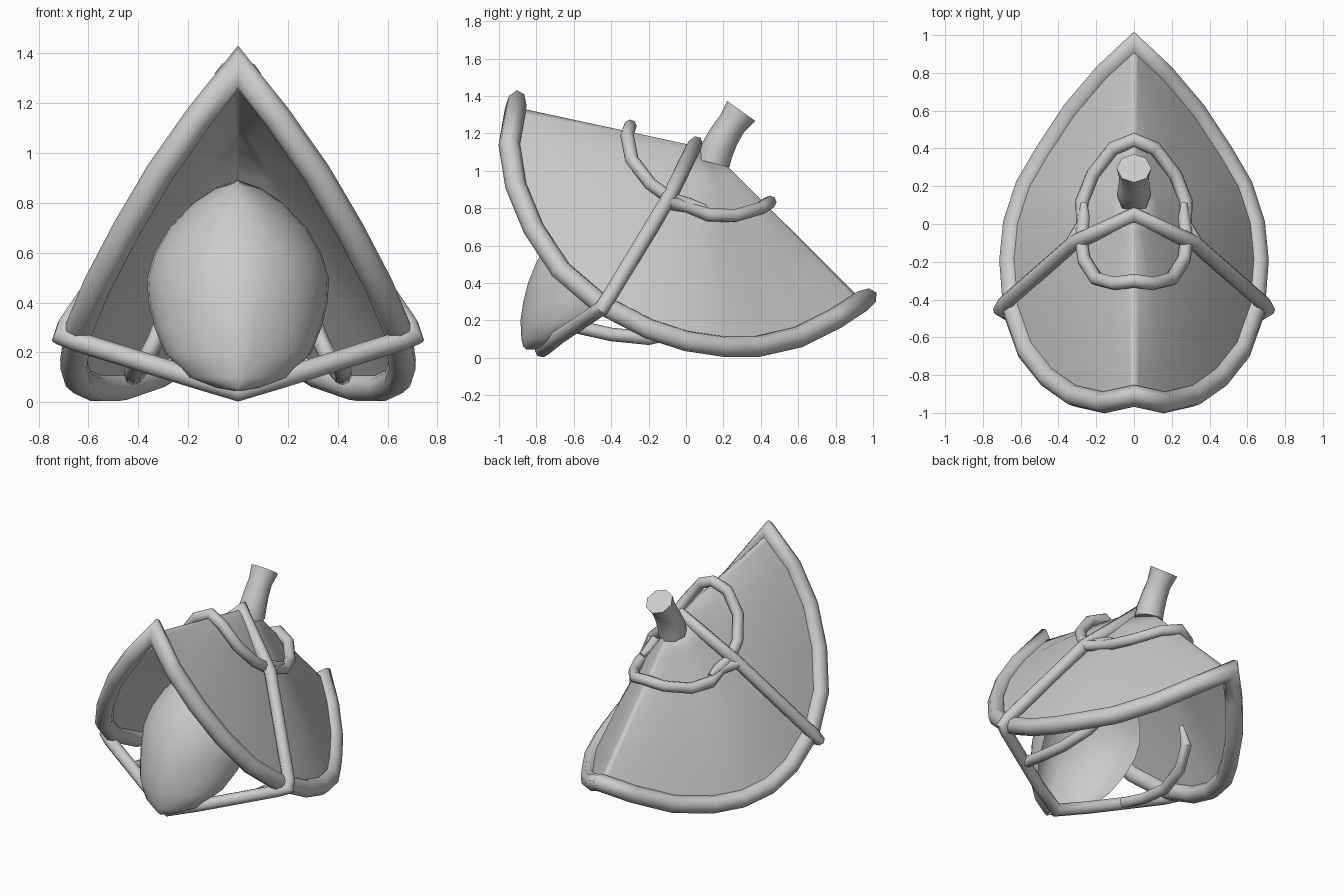
import bpy, bmesh, math
from mathutils import Vector

cube = bpy.data.objects.get("Cube")
if cube:
    bpy.data.objects.remove(cube)

grey = bpy.data.materials.new("light grey")
grey.use_nodes = True
grey.diffuse_color = (0.6, 0.6, 0.6, 1)
grey.node_tree.nodes["Principled BSDF"].inputs["Base Color"].default_value = (0.6, 0.6, 0.6, 1)


def finish(name, bm, mirror=False, angle=50):
    bmesh.ops.remove_doubles(bm, verts=bm.verts, dist=0.0005)
    bmesh.ops.recalc_face_normals(bm, faces=bm.faces)
    mesh = bpy.data.meshes.new(name)
    bm.to_mesh(mesh)
    bm.free()
    mesh.materials.append(grey)
    obj = bpy.data.objects.new(name, mesh)
    bpy.context.collection.objects.link(obj)
    bpy.ops.object.select_all(action="DESELECT")
    obj.select_set(True)
    bpy.context.view_layer.objects.active = obj
    bpy.ops.object.shade_smooth_by_angle(angle=math.radians(angle))
    if mirror:
        mod = obj.modifiers.new("mirror", "MIRROR")
        mod.merge_threshold = 0.001


def tube(name, path, radii, sides=8, mirror=True):
    """Mitred tube; mirrored tubes meet flush on the centre plane."""
    pts = [Vector(p) for p in path]
    if not isinstance(radii, list):
        radii = [radii] * len(pts)
    dirs = [(b - a).normalized() for a, b in zip(pts, pts[1:])]
    side = dirs[0].orthogonal().normalized()
    bm, rings = bmesh.new(), []
    for i, p in enumerate(pts):
        a, b = dirs[max(i - 1, 0)], dirs[min(i, len(dirs) - 1)]
        seam = mirror and abs(p.x) < 1e-6
        plane = Vector((1, 0, 0)) if seam else (a + b).normalized()
        other = a.cross(side)
        ring = []
        for k in range(sides):
            t = math.tau * k / sides
            o = (side * math.cos(t) + other * math.sin(t)) * radii[i]
            ring.append(bm.verts.new(p + o - a * (o.dot(plane) / a.dot(plane))))
        if i in (0, len(pts) - 1) and not seam:
            bm.faces.new(ring)
        rings.append(ring)
        side = a.rotation_difference(b) @ side
    for r, q in zip(rings, rings[1:]):
        for k in range(sides):
            n = (k + 1) % sides
            bm.faces.new((r[k], r[n], q[n], q[k]))
    finish(name, bm, mirror)


def sheet(name, rows, mirror=False):
    bm = bmesh.new()
    grid = [[bm.verts.new(p) for p in row] for row in rows]
    for r, q in zip(grid, grid[1:]):
        for k in range(len(r) - 1):
            bm.faces.new((r[k], r[k + 1], q[k + 1], q[k]))
    finish(name, bm, mirror)


# Rolled rim of the folded hat
rim = [(0, -.91, 1.34), (.16, -.945, 1.14), (.315, -.91, .92), (.45, -.815, .69),
       (.565, -.67, .47), (.64, -.46, .29), (.66, -.2, .155), (.64, 0, .09),
       (.575, .2, .06), (.47, .38, .06), (.325, .6, .11), (.155, .8, .21), (0, .945, .305)]
tube("hat_rim", rim, .057)


# Hat shells: gently bulged surfaces from an apex to the rim
def hat(name, apex, front_bulge, back_bulge):
    last = len(rim) - 1
    rows = []
    for u in [0, .15] + list(range(1, last)) + [last - .15, last]:
        i = min(int(u), last - 1)
        edge = Vector(rim[i]).lerp(Vector(rim[i + 1]), u - i)
        swell = math.sqrt(max(0, math.sin(math.pi * u / last)))
        swell *= front_bulge + (back_bulge - front_bulge) * u / last
        row = [apex.lerp(edge, s / 6)
               + Vector((.8, 0, .6)) * swell * math.sin(math.pi * s / 6) for s in range(7)]
        if u in (0, last):
            for p in row:
                p.x = 0
        rows.append(row)
    sheet(name, rows, mirror=True)


hat("hat_shell", Vector((0, .13, 1.115)), .06, .03)
hat("hat_lining", Vector((0, .1, 1.05)), .045, .012)

# Stalk on the apex
tube("hat_stalk", [(0, .145, 1.04), (0, .16, 1.1), (0, .2, 1.18), (0, .245, 1.25),
                   (0, .295, 1.32)], [.09, .09, .083, .078, .092], mirror=False)

# Chin strap running over the hat and under the mask
tube("chin_strap", [(0, .045, 1.13), (.32, -.1, .84), (.685, -.42, .31), (.7, -.45, .265),
                    (.65, -.48, .245), (.2, -.69, .105), (0, -.765, .045)], .041)

# Looped cord around the crown
tube("crown_cord_front", [(0, -.3, 1.235), (.1, -.315, 1.19), (.2, -.29, 1.06),
                          (.265, -.19, .93), (.28, -.08, .85), (.265, .02, .82),
                          (.265, .11, .8)], [.036] * 6 + [.018])
tube("crown_cord_back", [(0, .445, .83), (.11, .4, .8), (.22, .26, .76),
                         (.275, .12, .765), (.27, 0, .81), (.33, -.1, .83)], .036)

# Curved side ties from the chin strap up under the hat
tube("side_tie", [(.4, -.58, .165), (.42, -.4, .125), (.42, -.2, .105), (.38, 0, .15),
                  (.33, .12, .25), (.3, .11, .38)], [.036] * 5 + [.015])

# Open mask shell: (height, half width, front y, edge y)
profile = [(.045, .01, -.855, -.8), (.06, .09, -.87, -.76), (.1, .2, -.88, -.7),
           (.2, .295, -.885, -.59), (.3, .335, -.87, -.49), (.4, .36, -.845, -.42),
           (.5, .365, -.805, -.375), (.6, .335, -.75, -.34), (.7, .275, -.685, -.31),
           (.8, .18, -.6, -.28), (.86, .09, -.52, -.27), (.89, .005, -.43, -.27)]
rows = []
for z, w, front, edge in profile:
    keel = max(0, .6 - z)
    row = []
    for k in range(-8, 9):
        t = k / 8 * math.pi / 2
        depth = (1 - math.cos(t)) * (1 - keel) + abs(k) / 8 * keel
        row.append((w * math.sin(t), front + (edge - front) * depth, z))
    rows.append(row)
sheet("mask", rows)
